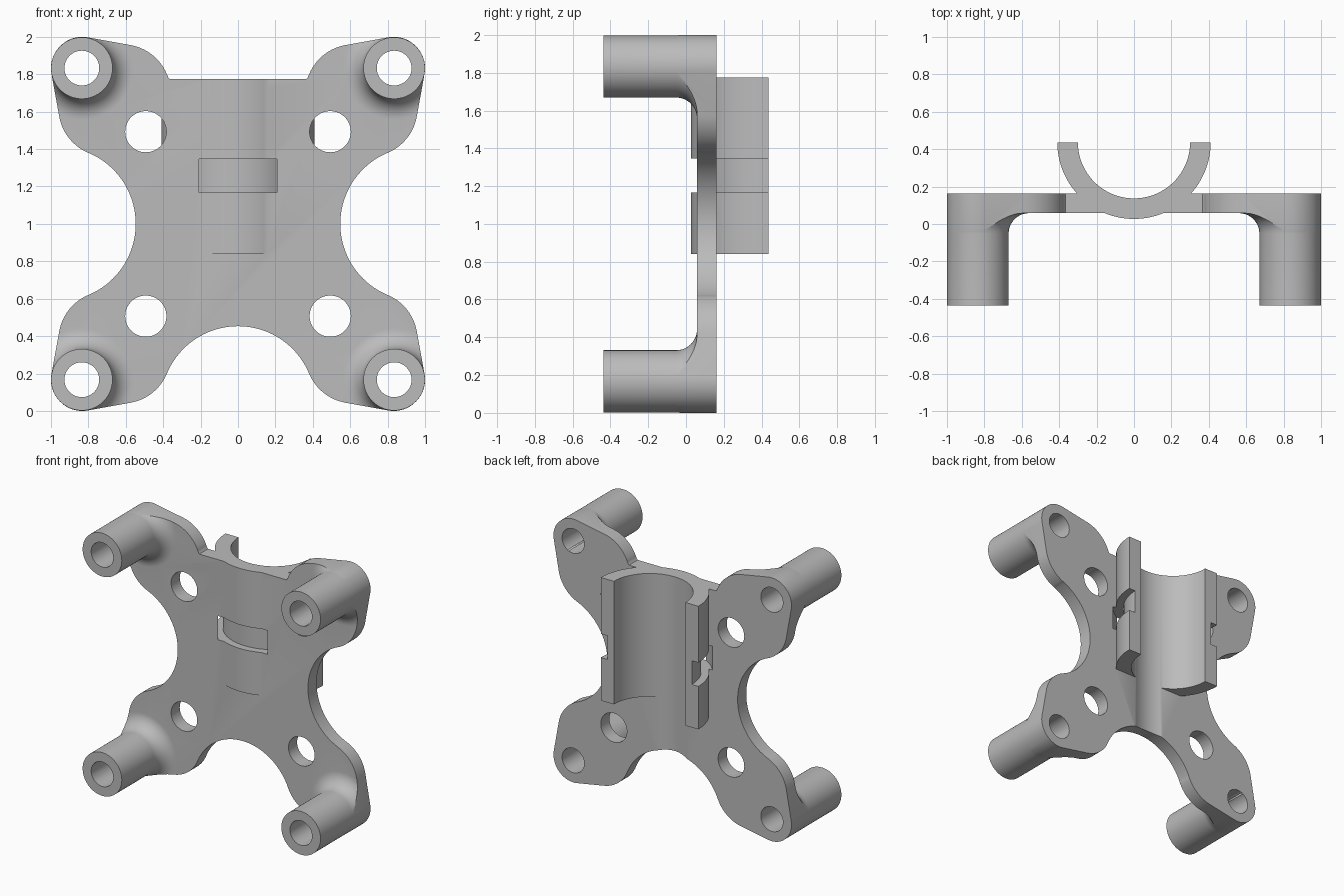
import bpy, bmesh
from math import sin, cos, radians, atan2, acos, hypot, degrees
from mathutils import Vector, Matrix

cube = bpy.data.objects.get("Cube")
if cube:
    bpy.data.objects.remove(cube)

FRONT, BACK, POST_END, TUBE_Y = 0.058, 0.162, -0.437, 0.437

grey = bpy.data.materials.new("plain grey")
grey.use_nodes = True
grey.diffuse_color = (0.5, 0.5, 0.5, 1)
grey.node_tree.nodes["Principled BSDF"].inputs["Base Color"].default_value = (0.5, 0.5, 0.5, 1)


def arc(cx, cy, r, a, b, n):
    """Points on a circle from angle a to angle b in degrees."""
    angles = [radians(a + (b - a) * i / n) for i in range(n + 1)]
    return [(cx + r * cos(t), cy + r * sin(t)) for t in angles]


def make_object(name, bm):
    bmesh.ops.remove_doubles(bm, verts=bm.verts, dist=1e-5)
    bmesh.ops.recalc_face_normals(bm, faces=bm.faces)
    mesh = bpy.data.meshes.new(name)
    bm.to_mesh(mesh)
    bm.free()
    mesh.materials.append(grey)
    ob = bpy.data.objects.new(name, mesh)
    bpy.context.collection.objects.link(ob)
    return ob


def extrude(name, points, axis, low, high):
    """Prism from a 2D outline, pushed along y or z."""
    bm = bmesh.new()
    place = (lambda a, b: (a, low, b)) if axis == "y" else (lambda a, b: (a, b, low))
    face = bm.faces.new([bm.verts.new(place(*p)) for p in points])
    top = bmesh.ops.extrude_face_region(bm, geom=[face])["geom"]
    shift = Vector((0, high - low, 0)) if axis == "y" else Vector((0, 0, high - low))
    bmesh.ops.translate(bm, vec=shift, verts=[g for g in top if isinstance(g, bmesh.types.BMVert)])
    return make_object(name, bm)


def combine(target, tool, operation):
    """Apply a boolean and discard the tool."""
    mod = target.modifiers.new("join", "BOOLEAN")
    mod.operation, mod.solver, mod.object = operation, "EXACT", tool
    bpy.context.view_layer.objects.active = target
    bpy.ops.object.modifier_apply(modifier=mod.name)
    bpy.data.objects.remove(tool)


def spindle(name, x, z):
    """Post with a flared root, turned about the y axis."""
    r, f = 0.1645, 0.11
    profile = [(0, POST_END), (r, POST_END)]
    profile += arc(r + f, FRONT - f, f, 180, 90, 12)
    profile += [(r + f, 0.1), (0, 0.1)]
    bm = bmesh.new()
    verts = [bm.verts.new((a, b, 0)) for a, b in profile]
    edges = [bm.edges.new(pair) for pair in zip(verts, verts[1:])]
    bmesh.ops.spin(bm, geom=verts + edges, axis=(0, 1, 0), cent=(0, 0, 0),
                   angle=radians(360), steps=72)
    bmesh.ops.transform(bm, matrix=Matrix.Translation((x, 0, z)), verts=bm.verts)
    return make_object(name, bm)


# Plate outline: side scoop, lobe and post corner, then mirrored
lobe, lobe_r = (0.70, 0.38), 0.26
post, post_r = (0.835, 0.167), 0.165
dx, dz = post[0] - lobe[0], post[1] - lobe[1]
tangent = degrees(atan2(dz, dx) + acos((lobe_r - post_r) / hypot(dx, dz)))
eighth = arc(0.959, 1.0, 0.412, 180, 247.3, 28)
eighth += arc(*lobe, lobe_r, 67.3, tangent, 14)
eighth += arc(*post, post_r, tangent, -45, 14)
corner = eighth + [(1 - z, 1 - x) for x, z in reversed(eighth[:-1])]
half = corner + [(-x, z) for x, z in reversed(corner[:-1])]
upper = [(x, 2 - z) for x, z in reversed(half[1:-1])]
# Straight bridge across the top scoop
upper = [(x, max(z, 1.775) if abs(x) < 0.37 else z) for x, z in upper]
outline = half + upper

# Slab plus flared posts, trimmed to the outline
bracket = extrude("mounting_bracket", [(-2, -1), (2, -1), (2, 3), (-2, 3)], "y", FRONT, BACK)
corners = [(sx, top) for sx in (-1, 1) for top in (False, True)]
for sx, top in corners:
    z = 2 - post[1] if top else post[1]
    combine(bracket, spindle("post", sx * post[0], z), "UNION")
combine(bracket, extrude("trim", outline, "y", -0.6, 0.4), "INTERSECT")

# Half-round cradle on the back, with its channel running down the plate
cradle = extrude("cradle", arc(0, TUBE_Y, 0.41, 180, 360, 64), "z", 0.84, 1.775)
combine(bracket, cradle, "UNION")
combine(bracket, extrude("channel", arc(0, TUBE_Y, 0.30, 0, 357, 119), "z", -0.1, 2.1), "DIFFERENCE")

# Curved strap slot through plate and cradle
slot = arc(0, TUBE_Y, 0.433, 170, 370, 80) + arc(0, TUBE_Y, 0.355, 370, 170, 80)
combine(bracket, extrude("strap_slot", slot, "z", 1.167, 1.347), "DIFFERENCE")

# Screw holes in the posts and larger holes in the plate
for sx, top in corners:
    for x, z, r, back in ((post[0], post[1], 0.093, 1), (0.493, 0.507, 0.11, 0.17)):
        ring = arc(sx * x, 2 - z if top else z, r, 0, 354, 59)
        combine(bracket, extrude("hole", ring, "y", -1, back), "DIFFERENCE")

bpy.ops.object.select_all(action="DESELECT")
bracket.select_set(True)
bpy.context.view_layer.objects.active = bracket
bpy.ops.object.shade_smooth_by_angle(angle=radians(30))
